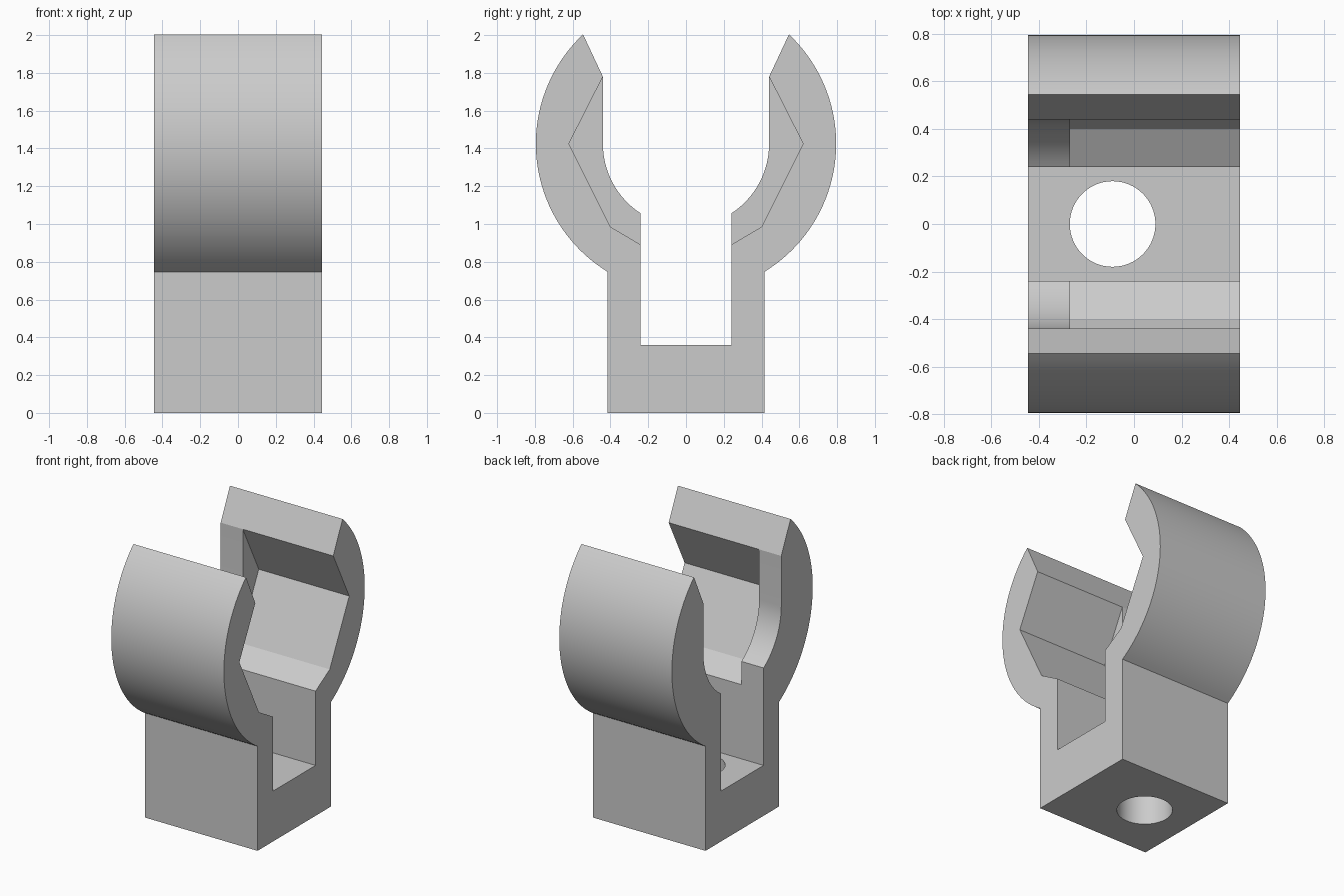
import bpy, bmesh, math

old = bpy.data.objects.get("Cube")
if old:
    bpy.data.objects.remove(old, do_unlink=True)

HALF_X = 0.445       # half length of the clip
LIP_X = -0.27        # inner end of the rounded lip
CENTRE_Z = 1.425     # axis of the jaws
OUTER_R, INNER_R = 0.795, 0.44
BASE_Y, SLOT_Y, FLOOR_Z = 0.415, 0.24, 0.36
TIP_Y = 0.545

grey = bpy.data.materials.new("plain grey")
grey.use_nodes = True
colour = (0.6, 0.6, 0.6, 1)
grey.diffuse_color = colour
grey.node_tree.nodes["Principled BSDF"].inputs["Base Color"].default_value = colour


def arc(radius, start, end, steps):
    """Points (y, z) on a circle about the jaw axis."""
    angles = [start + (end - start) * i / steps for i in range(steps + 1)]
    return [(radius * math.cos(a), CENTRE_Z + radius * math.sin(a)) for a in angles]


def mirrored(half):
    """Close a half profile with its mirror image in y."""
    return half + [(-y, z) for y, z in reversed(half)]


def prism(name, profile, x0, x1):
    """Extrude a (y, z) profile along x."""
    bm = bmesh.new()
    face = bm.faces.new([bm.verts.new((x0, y, z)) for y, z in profile])
    grown = bmesh.ops.extrude_face_region(bm, geom=[face])["geom"]
    moved = [g for g in grown if isinstance(g, bmesh.types.BMVert)]
    bmesh.ops.translate(bm, verts=moved, vec=(x1 - x0, 0, 0))
    bmesh.ops.recalc_face_normals(bm, faces=bm.faces)
    mesh = bpy.data.meshes.new(name)
    bm.to_mesh(mesh)
    bm.free()
    mesh.materials.append(grey)
    obj = bpy.data.objects.new(name, mesh)
    bpy.context.collection.objects.link(obj)
    return obj


# Clip body: square base, slot and two curved jaws
outer = arc(OUTER_R, -math.acos(BASE_Y / OUTER_R), math.acos(TIP_Y / OUTER_R), 40)
inner = arc(INNER_R, 0, -math.acos(SLOT_Y / INNER_R), 16)
half = [(BASE_Y, 0)] + outer + [(INNER_R, 1.78)] + inner + [(SLOT_Y, FLOOR_Z)]
body = prism("clip_body", mirrored(half), -HALF_X, HALF_X)

# Angular pocket behind the rounded lip
pocket_half = [(0.01, 0.755), (0.40, 0.985), (0.62, CENTRE_Z), (0.44, 1.78), (0.33, 2.0)]
pocket = prism("pocket_cutter", mirrored(pocket_half), LIP_X, HALF_X + 0.1)

# Round screw hole through the base
bpy.ops.mesh.primitive_cylinder_add(vertices=64, radius=0.18, depth=0.8,
                                    location=(-0.09, 0, 0.2))
hole = bpy.context.object
hole.name = "hole_cutter"
hole.data.materials.append(grey)

bpy.ops.object.select_all(action='DESELECT')
body.select_set(True)
bpy.context.view_layer.objects.active = body
for cutter in (pocket, hole):
    cut = body.modifiers.new(cutter.name, 'BOOLEAN')
    cut.operation = 'DIFFERENCE'
    cut.solver = 'EXACT'
    cut.object = cutter
    bpy.ops.object.modifier_apply(modifier=cut.name)
    bpy.data.objects.remove(cutter, do_unlink=True)

bpy.ops.object.shade_smooth_by_angle(angle=math.radians(20))
